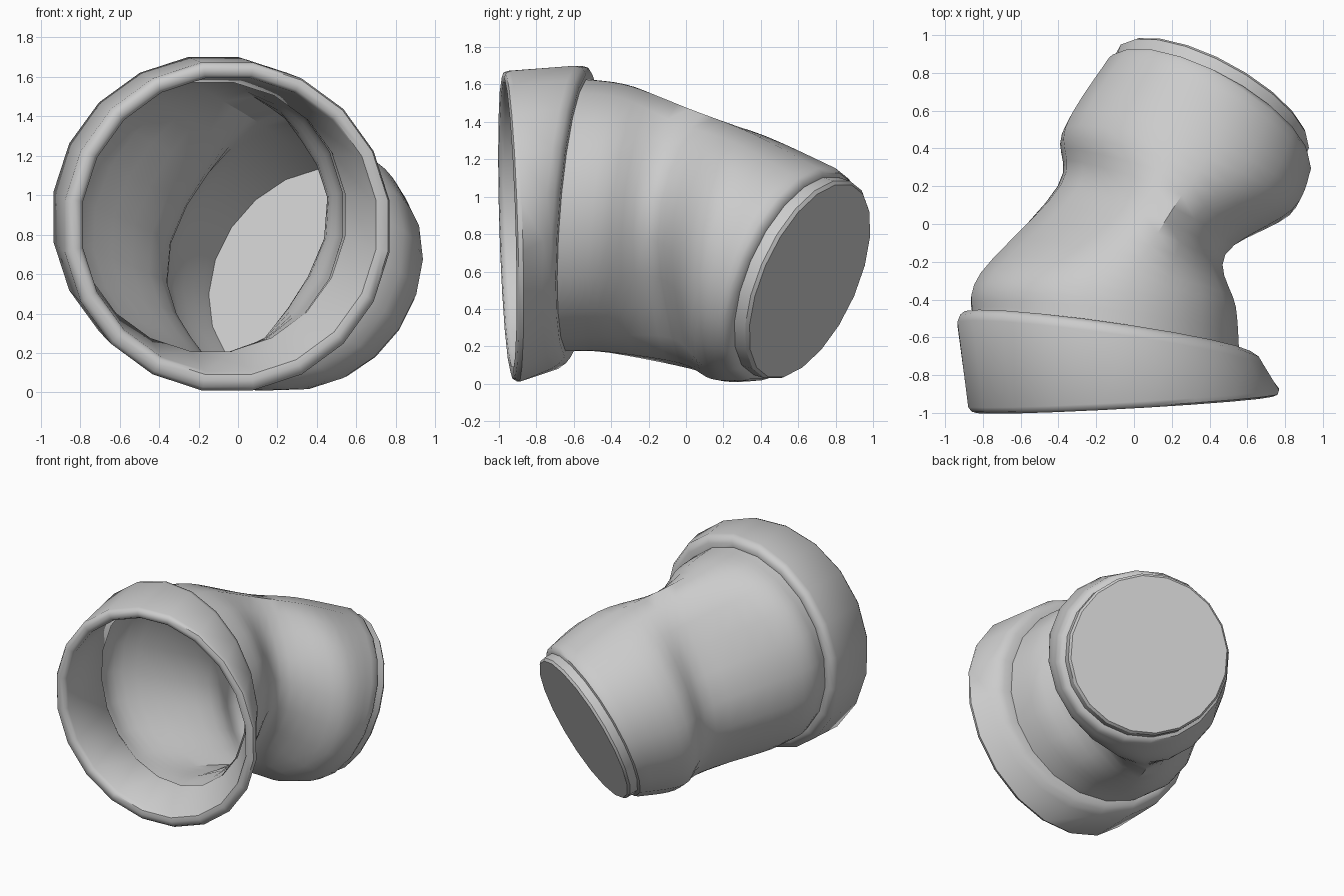
import bpy, bmesh, math
from mathutils import Vector

if "Cube" in bpy.data.objects:
    bpy.data.objects.remove(bpy.data.objects["Cube"])

SIDES = 20


def ring(c, u, v, s=1.0, pinch=0.0):
    """Section: centre, half-axis to the right, half-axis upward, diagonal pinch."""
    return Vector(c), Vector(u) * s, Vector(v) * s, pinch


def point(sec, a):
    c, u, v, pinch = sec
    k = 1 - pinch * math.sin(2 * a) ** 2
    return c + (u * math.cos(a) + v * math.sin(a)) * k


def smooth_path(rings, steps):
    """Catmull-Rom interpolation of the sections."""
    out = []
    n = len(rings)
    for i in range(n - 1):
        quad = [rings[max(0, min(n - 1, i + k))] for k in (-1, 0, 1, 2)]
        for j in range(steps):
            t = j / steps
            out.append(tuple(
                0.5 * (2 * b + (c - a) * t + (2 * a - 5 * b + 4 * c - d) * t * t
                       + (3 * b - a - 3 * c + d) * t ** 3)
                for a, b, c, d in zip(*quad)))
    return out + [rings[-1]]


def loft(name, rings, cap_end=False, closed=False, angle=40):
    bm = bmesh.new()
    loops = [[bm.verts.new(point(sec, 2 * math.pi * (i + .5) / SIDES)) for i in range(SIDES)]
             for sec in rings]
    pairs = list(zip(loops, loops[1:]))
    if closed:
        pairs.append((loops[-1], loops[0]))
    for a, b in pairs:
        for i in range(SIDES):
            j = (i + 1) % SIDES
            bm.faces.new((a[i], a[j], b[j], b[i]))
    if cap_end:
        bm.faces.new(loops[-1])
    bmesh.ops.recalc_face_normals(bm, faces=bm.faces)
    mesh = bpy.data.meshes.new(name)
    bm.to_mesh(mesh)
    bm.free()
    ob = bpy.data.objects.new(name, mesh)
    bpy.context.collection.objects.link(ob)
    bpy.ops.object.select_all(action='DESELECT')
    ob.select_set(True)
    bpy.context.view_layer.objects.active = ob
    bpy.ops.object.shade_smooth_by_angle(angle=math.radians(angle))
    return ob


# Flared collar with a rounded rim around the front opening
front_u, front_v = (1, .055, 0), (0, -.03, 1.01)
back_u, back_v = (1, -.14, 0), (0, .075, 1)
loft("collar", [
    ring((-.15, -.575, .90), back_u, back_v, .70),
    ring((-.14, -.575, .90), back_u, back_v, .765),
    ring((-.13, -.60, .90), back_u, back_v, .80),
    ring((-.125, -.64, .89), back_u, back_v, .82),
    ring((-.055, -.92, .842), front_u, front_v, .833),
    ring((-.05, -.945, .845), front_u, front_v, .82),
    ring((-.05, -.955, .85), front_u, front_v, .79),
    ring((-.05, -.95, .85), front_u, front_v, .76),
    ring((-.05, -.925, .85), front_u, front_v, .745),
    ring((-.13, -.60, .89), back_u, back_v, .69),
], closed=True, angle=50)

# Bent, pinched body: outer skin, then an inner lining slightly smaller
end_u, end_v = (.877, -.48, 0), (.178, .325, .929)
sections = [
    ring((-.15, -.58, .90), (.715, -.10, 0), (0, .062, .735)),
    ring((-.14, -.36, .88), (.685, -.09, .02), (.02, .07, .72), pinch=.01),
    ring((.04, .02, .775), (.445, -.19, .10), (.06, .03, .695), pinch=.12),
    ring((.23, .28, .675), (.61, -.22, .04), (.06, .11, .665), pinch=.01),
    ring((.385, .555, .585), end_u, end_v, .618),
]
outer = smooth_path(sections, 5)
lip = ring((.39, .59, .575), end_u, end_v, .575)
loft("body", outer + [ring((.39, .582, .577), end_u, end_v, .60), lip])
lining = [(c, u * .965, v * .965, p) for c, u, v, p in outer]
loft("inner_lining", lining, cap_end=True, angle=30)

# Flat plug closing the rear end
loft("end_plug", [
    lip,
    ring((.412, .648, .557), end_u, end_v, .575),
    ring((.418, .662, .55), end_u, end_v, .56),
], cap_end=True, angle=30)
